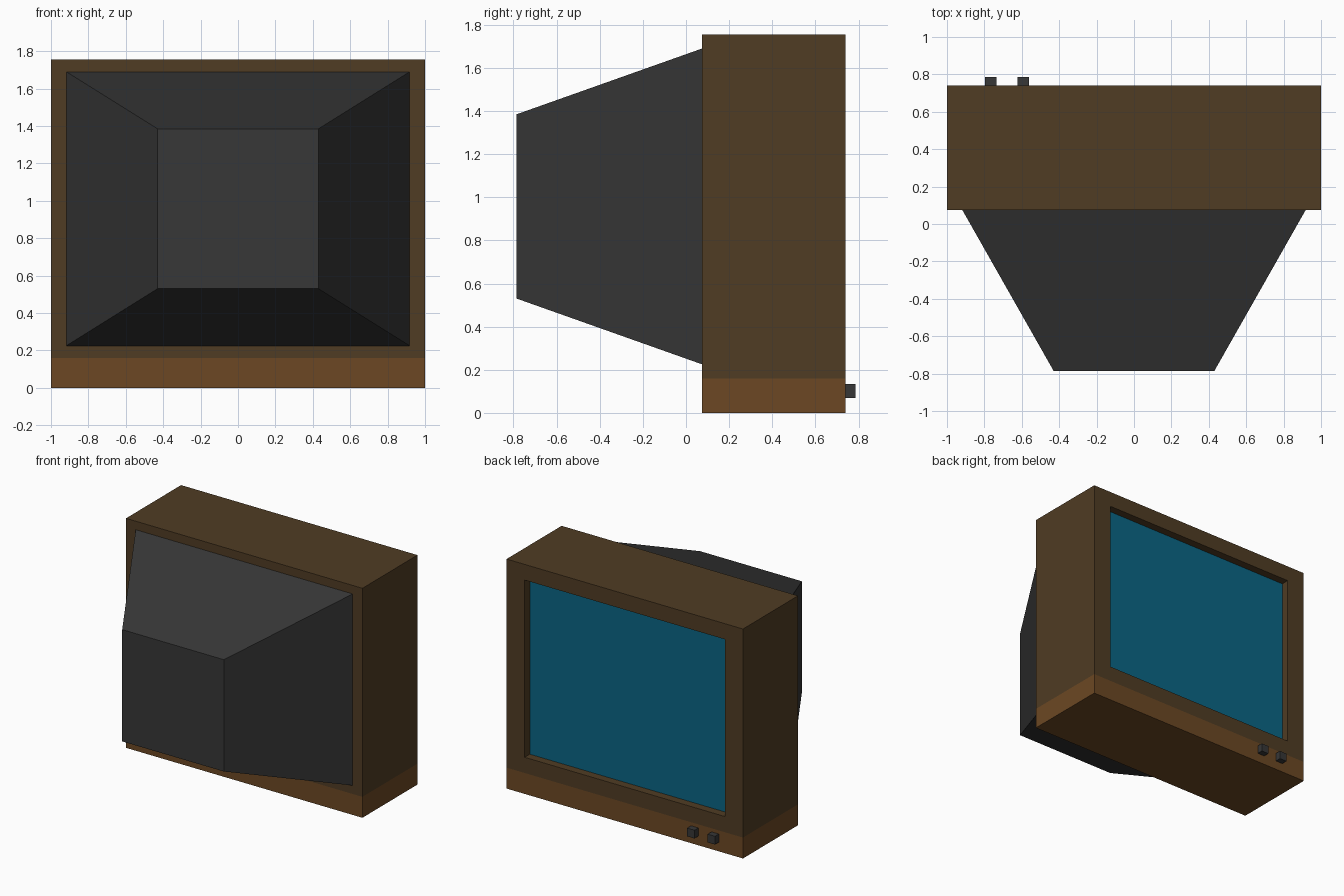
import bpy, bmesh
from mathutils import Vector

if "Cube" in bpy.data.objects:
    bpy.data.objects.remove(bpy.data.objects["Cube"])


def material(name, rgb):
    m = bpy.data.materials.new(name)
    m.diffuse_color = (*rgb, 1.0)
    m.use_nodes = True
    m.node_tree.nodes["Principled BSDF"].inputs["Base Color"].default_value = m.diffuse_color
    return m


DARK_WOOD = material("dark_wood", (0.080, 0.045, 0.017))
LIGHT_WOOD = material("light_wood", (0.150, 0.064, 0.017))
CHARCOAL = material("charcoal_plastic", (0.038, 0.038, 0.038))
GLASS = material("blue_glass", (0.003, 0.130, 0.230))


def finish(name, bm, *mats):
    bmesh.ops.recalc_face_normals(bm, faces=bm.faces)
    mesh = bpy.data.meshes.new(name)
    bm.to_mesh(mesh)
    bm.free()
    for m in mats:
        mesh.materials.append(m)
    obj = bpy.data.objects.new(name, mesh)
    bpy.context.collection.objects.link(obj)
    return obj


def box(lo, hi):
    bm = bmesh.new()
    bmesh.ops.create_cube(bm, size=1)
    lo, hi = Vector(lo), Vector(hi)
    for v in bm.verts:
        v.co = (lo + hi) / 2 + v.co * (hi - lo)
    return bm


BACK, FRONT, TOP, BAND = 0.075, 0.74, 1.755, 0.16

# Cabinet with a lighter base band and a recessed screen
bm = box((-1, BACK, 0), (1, FRONT, TOP))
bmesh.ops.bisect_plane(bm, geom=bm.verts[:] + bm.edges[:] + bm.faces[:],
                       plane_co=(0, 0, BAND), plane_no=(0, 0, 1))
bm.normal_update()
screen = next(f for f in bm.faces
              if f.normal.y > 0.9 and f.calc_center_median().z > BAND)
bmesh.ops.inset_region(bm, faces=[screen], thickness=0.12, use_even_offset=True)
for v in screen.verts:
    v.co.x = 0.847 if v.co.x > 0 else -0.847
bmesh.ops.inset_region(bm, faces=[screen], thickness=0, depth=-0.062)
for f in bm.faces:
    f.material_index = 1 if f.calc_center_median().z < BAND else 0
screen.material_index = 2
finish("cabinet", bm, DARK_WOOD, LIGHT_WOOD, GLASS)

# Tapered tube housing behind the cabinet
bm = box((-0.918, -0.785, 0.225), (0.918, BACK, 1.69))
for v in bm.verts:
    if v.co.y < 0:
        v.co.x = 0.43 if v.co.x > 0 else -0.43
        v.co.z = 1.385 if v.co.z > 1 else 0.53
finish("rear_housing", bm, CHARCOAL)

# Two control knobs on the base band
for i, x in enumerate((-0.765, -0.592)):
    finish(f"knob_{i + 1}", box((x - 0.031, FRONT - 0.01, 0.07),
                                (x + 0.031, 0.787, 0.133)), CHARCOAL)
